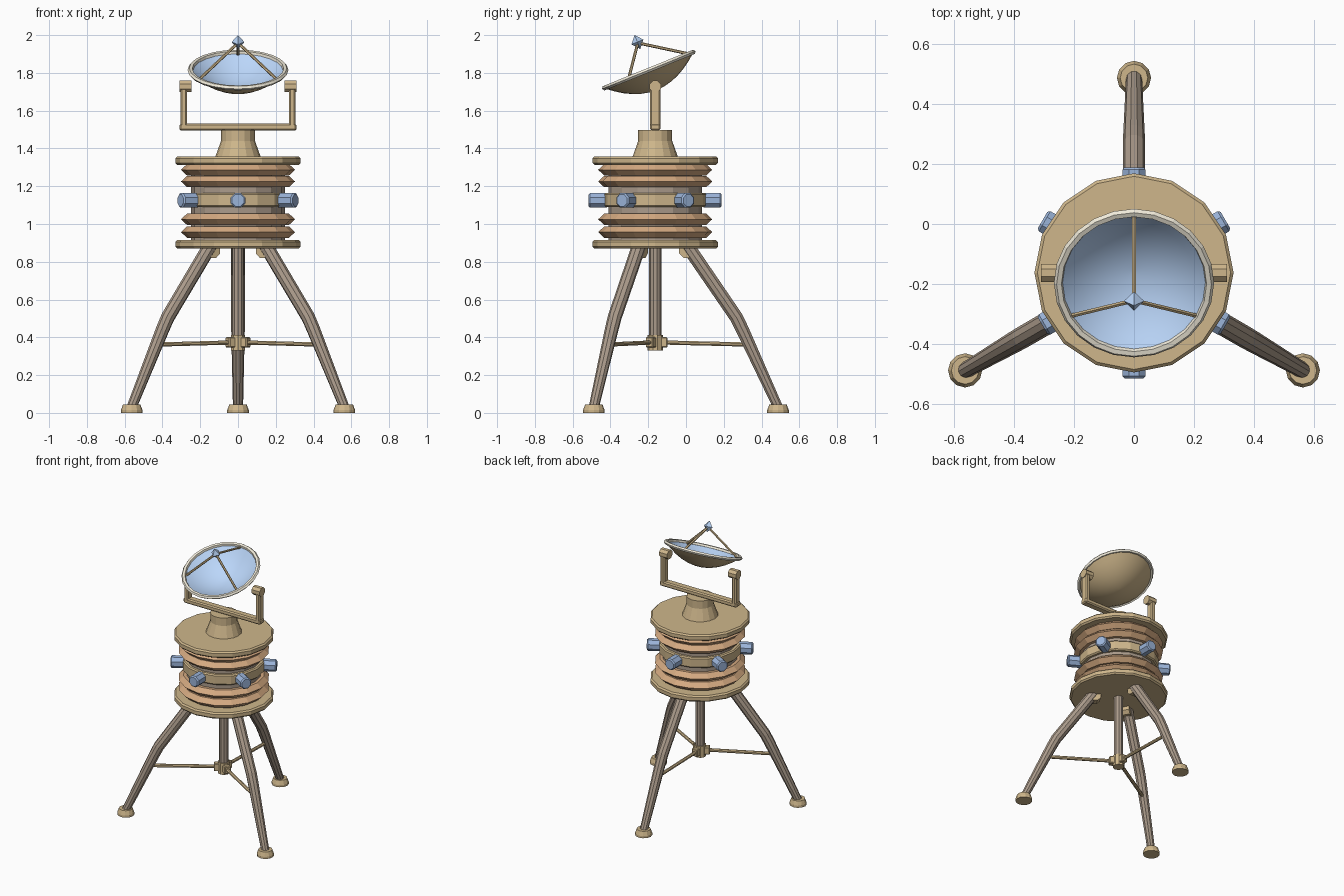
import bpy, bmesh, math
from mathutils import Matrix, Vector

if "Cube" in bpy.data.objects:
    bpy.data.objects.remove(bpy.data.objects["Cube"])

CY = -0.163                                   # axis of the machine
BASE = Matrix.Translation((0, CY, 0))
LEGS = [math.radians(a) for a in (90, 210, 330)]


def material(name, rgb):
    m = bpy.data.materials.new(name)
    m.diffuse_color = (*rgb, 1)
    m.use_nodes = True
    m.node_tree.nodes["Principled BSDF"].inputs["Base Color"].default_value = m.diffuse_color
    return m


TAN = material("tan_metal", (0.62, 0.47, 0.26))
BROWN = material("brown_metal", (0.41, 0.33, 0.26))
COPPER = material("copper", (0.66, 0.40, 0.22))
BLUE = material("blue_cap", (0.33, 0.46, 0.70))
SKY = material("dish_blue", (0.50, 0.68, 0.96))
CREAM = material("cream_rim", (0.88, 0.83, 0.70))


def finish(name, bm, mat, smooth=False):
    bmesh.ops.recalc_face_normals(bm, faces=bm.faces)
    me = bpy.data.meshes.new(name)
    bm.to_mesh(me)
    bm.free()
    me.materials.append(mat)
    for p in me.polygons:
        p.use_smooth = smooth
    ob = bpy.data.objects.new(name, me)
    bpy.context.collection.objects.link(ob)
    return ob


def skin(bm, rings, loop=False):
    """Join rings of vertices with quads; cap the ends or close the loop."""
    pairs = list(zip(rings, rings[1:])) + ([(rings[-1], rings[0])] if loop else [])
    for a, b in pairs:
        for i in range(len(a)):
            j = (i + 1) % len(a)
            bm.faces.new((a[i], a[j], b[j], b[i]))
    if not loop:
        bm.faces.new(rings[0])
        bm.faces.new(rings[-1])


def lathe(name, profile, mat, sides=16, mw=BASE, loop=False, smooth=False):
    bm = bmesh.new()
    rings = [[bm.verts.new(mw @ Vector((r * math.cos(t), r * math.sin(t), z)))
              for t in (2 * math.pi * i / sides for i in range(sides))] for r, z in profile]
    skin(bm, rings, loop)
    return finish(name, bm, mat, smooth)


def rod(name, a, b, r, mat, sides=8, chamfer=0.0):
    a, b = Vector(a), Vector(b)
    length = (b - a).length
    mw = Matrix.Translation(a) @ (b - a).to_track_quat('Z', 'Y').to_matrix().to_4x4()
    mw = mw @ Matrix.Rotation(math.pi / sides, 4, 'Z')
    prof = [(r, 0), (r, length)]
    if chamfer:
        prof = [(r - chamfer, 0), (r, chamfer), (r, length - chamfer), (r - chamfer, length)]
    return lathe(name, prof, mat, sides, mw)


def box(name, centre, size, mat, bevel=0.008, angle=0.0):
    bm = bmesh.new()
    mw = Matrix.Translation(centre) @ Matrix.Rotation(angle, 4, 'Z') @ Matrix.Diagonal((*size, 1))
    bmesh.ops.create_cube(bm, size=1, matrix=mw)
    bmesh.ops.bevel(bm, geom=bm.edges[:], offset=bevel, segments=1, affect='EDGES')
    return finish(name, bm, mat)


def polar(a, r, z):
    return Vector((r * math.cos(a), CY + r * math.sin(a), z))


# Body: core, flanges, middle band, fins
lathe("body_core", [(0.248, 0.89), (0.248, 1.33)], BROWN)
for name, z in (("bottom_flange", 0.87), ("top_flange", 1.313)):
    lathe(name, [(0.322, z), (0.332, z + 0.01), (0.332, z + 0.035), (0.322, z + 0.045)], TAN)
lathe("middle_band", [(0.265, 1.09), (0.273, 1.098), (0.273, 1.157), (0.265, 1.165)], TAN)
for z in (0.957, 1.025, 1.225, 1.287):
    lathe("cooling_fin", [(0.24, z - 0.03), (0.27, z - 0.03), (0.302, z), (0.27, z + 0.03),
                          (0.24, z + 0.03)], COPPER, loop=True)

# Six blue caps around the band
for k in range(6):
    a = math.radians(30 + 60 * k)
    rod("side_cap", polar(a, 0.25, 1.125), polar(a, 0.352, 1.125), 0.042, BLUE, 8, 0.008)

# Turret neck
lathe("neck", [(0.122, 1.35), (0.09, 1.44), (0.09, 1.497)], TAN)

# Yoke
box("yoke_bar", (0, CY, 1.513), (0.62, 0.055, 0.036), TAN)
for s in (-1, 1):
    box("yoke_arm", (s * 0.288, CY, 1.625), (0.034, 0.055, 0.23), TAN)
    rod("yoke_peg", (s * 0.245, CY, 1.728), (s * 0.31, CY, 1.728), 0.033, TAN, 8)

# Dish, tilted toward the front
DISH = Matrix.Translation((0, -0.197, 1.815)) @ Matrix.Rotation(math.radians(22), 4, 'X')
RIM, DEPTH = 0.25, 0.108


def bowl(rim, depth, n=6):
    return [(rim * max(i / n, 0.02), depth * ((i / n) ** 2 - 1)) for i in range(n + 1)]


def open_bowl(name, rim, depth, mat):
    ob = lathe(name, bowl(rim, depth), mat, 24, DISH, smooth=True)
    bm = bmesh.new()
    bm.from_mesh(ob.data)
    bmesh.ops.delete(bm, geom=[max(bm.faces, key=lambda f: f.calc_area() * (len(f.verts) > 4))],
                     context='FACES_ONLY')
    bm.to_mesh(ob.data)
    bm.free()


open_bowl("dish_back", RIM + 0.006, DEPTH + 0.006, TAN)
open_bowl("dish_face", RIM - 0.004, DEPTH - 0.006, SKY)
lathe("dish_rim", [(0.238, -0.004), (0.258, -0.012), (0.267, 0.0), (0.258, 0.012), (0.242, 0.010)],
      CREAM, 24, DISH, loop=True)

# Feed tip on three struts
for a in LEGS:
    foot = Vector((0.235 * math.cos(a), 0.235 * math.sin(a), -0.004))
    rod("feed_strut", DISH @ foot, DISH @ Vector((0, 0, 0.155)), 0.008, TAN, 6)
bm = bmesh.new()
tip = DISH @ Matrix.Translation((0, 0, 0.16))
mid = [bm.verts.new(tip @ Vector(v)) for v in
       ((0.034, 0, 0), (0, 0.034, 0), (-0.034, 0, 0), (0, -0.034, 0))]
for z in (-0.04, 0.04):
    end = bm.verts.new(tip @ Vector((0, 0, z)))
    for i in range(4):
        bm.faces.new((mid[i], mid[(i + 1) % 4], end))
finish("feed_tip", bm, SKY)

# Centre post and its hub
rod("centre_post", (0, CY, 0.34), (0, CY, 0.88), 0.032, BROWN, 10)
rod("post_hub", (0, CY, 0.33), (0, CY, 0.412), 0.04, TAN, 10)

# Bent legs with bracket, brace and foot
PATH = [(0.17, 0.885, 0.038), (0.43, 0.505, 0.037), (0.462, 0.44, 0.036), (0.648, 0.035, 0.027)]
for a in LEGS:
    bm = bmesh.new()
    out, side = Vector((math.cos(a), math.sin(a), 0)), Vector((-math.sin(a), math.cos(a), 0))
    rings = []
    for i, (r, z, w) in enumerate(PATH):
        p, q = PATH[max(i - 1, 0)], PATH[min(i + 1, len(PATH) - 1)]
        d = (out * (q[0] - p[0]) + Vector((0, 0, q[1] - p[1]))).normalized()
        up = d.cross(side)
        rings.append([bm.verts.new(polar(a, r, z) + w * (side * math.cos(t) + up * math.sin(t)))
                      for t in (math.pi * k / 5 for k in range(10))])
    skin(bm, rings)
    finish("leg", bm, BROWN)
    hip = polar(a, 0.165, 0.86)
    rod("leg_bracket", hip - side * 0.028, hip + side * 0.028, 0.042, TAN, 8)
    rod("leg_brace", polar(a, 0.03, 0.373), polar(a, 0.485, 0.362), 0.012, TAN, 8)
    box("hub_lug", polar(a, 0.045, 0.373), (0.04, 0.045, 0.055), TAN, 0.005, a)
    lathe("foot_pad", [(0.057, 0), (0.057, 0.015), (0.046, 0.045)], TAN, 12,
          Matrix.Translation(polar(a, 0.65, 0)))
